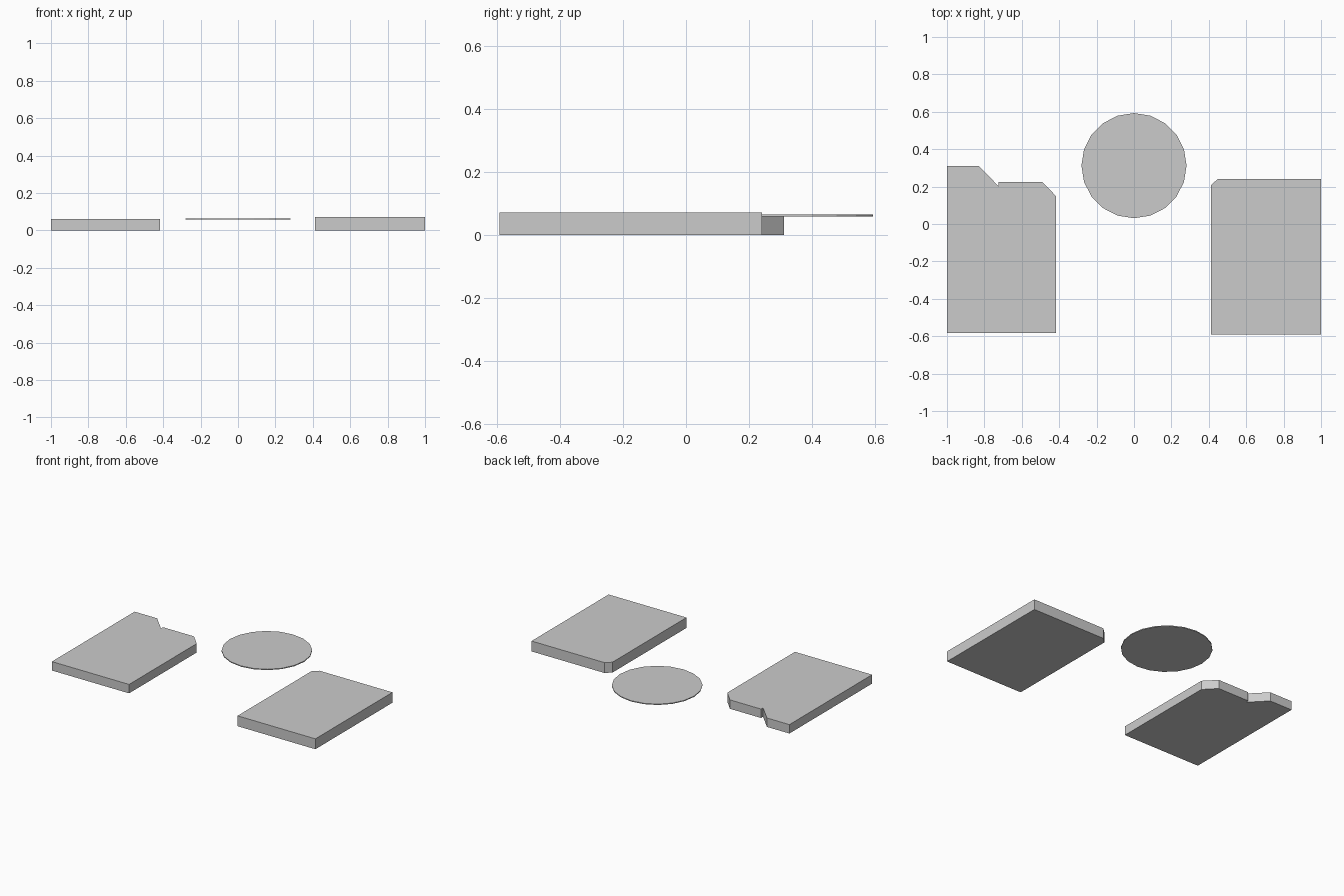
import bpy, bmesh, math

if "Cube" in bpy.data.objects:
    bpy.data.objects.remove(bpy.data.objects["Cube"])


def slab(name, outline, z0, z1):
    """Closed flat-shaded plate extruded from a counter-clockwise outline."""
    bm = bmesh.new()
    face = bm.faces.new([bm.verts.new((x, y, z0)) for x, y in outline])
    ext = bmesh.ops.extrude_face_region(bm, geom=[face], use_keep_orig=True)
    top = [v for v in ext["geom"] if isinstance(v, bmesh.types.BMVert)]
    bmesh.ops.translate(bm, verts=top, vec=(0, 0, z1 - z0))
    bmesh.ops.recalc_face_normals(bm, faces=bm.faces)
    mesh = bpy.data.meshes.new(name)
    bm.to_mesh(mesh)
    bm.free()
    obj = bpy.data.objects.new(name, mesh)
    bpy.context.collection.objects.link(obj)
    return obj


# Left plate with a stepped, notched back edge
slab("left_plate", [(-1, -0.583), (-0.416, -0.583), (-0.416, 0.148),
                    (-0.49, 0.225), (-0.725, 0.225), (-0.725, 0.203),
                    (-0.83, 0.311), (-1, 0.311)], 0, 0.061)

# Right plate with one clipped corner
slab("right_plate", [(0.411, -0.592), (1, -0.592), (1, 0.241),
                     (0.448, 0.241), (0.411, 0.207)], 0, 0.071)

# Thin raised disc, 20 sides
R, SIDES = 0.281, 20
slab("disc", [(R * math.cos(2 * math.pi * i / SIDES),
               0.312 + R * math.sin(2 * math.pi * i / SIDES))
              for i in range(SIDES)], 0.059, 0.065)
